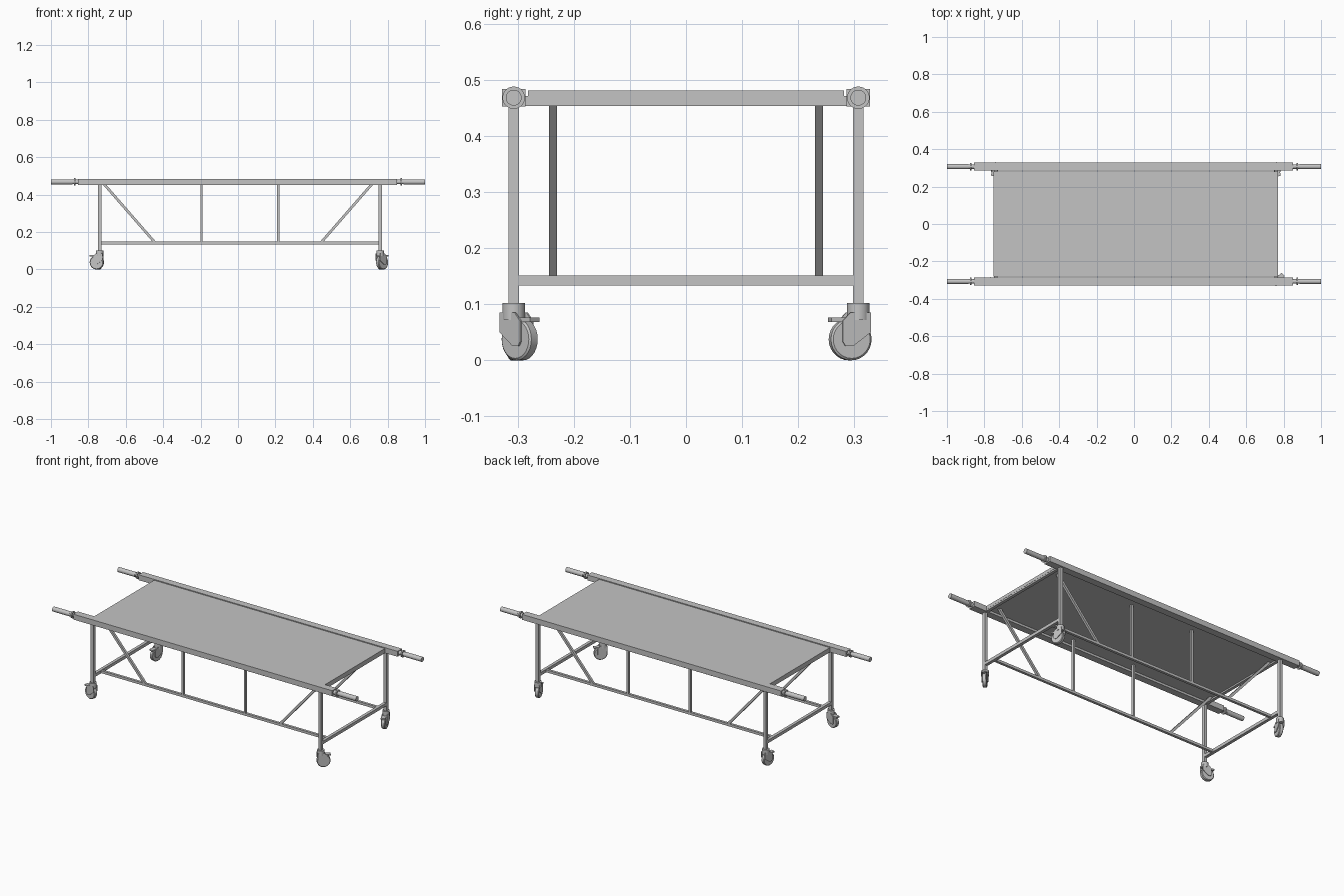
import bpy, bmesh, math
from mathutils import Vector, Matrix

cube = bpy.data.objects.get("Cube")
if cube:
    bpy.data.objects.remove(cube, do_unlink=True)

grey = bpy.data.materials.new("plain_grey")
grey.use_nodes = True
colour = (0.55, 0.55, 0.55, 1)
grey.diffuse_color = colour
grey.node_tree.nodes["Principled BSDF"].inputs["Base Color"].default_value = colour


def finish(name, bm, matrix=None, smooth=False):
    if matrix:
        bm.transform(matrix)
    bmesh.ops.recalc_face_normals(bm, faces=bm.faces)
    mesh = bpy.data.meshes.new(name)
    bm.to_mesh(mesh)
    bm.free()
    mesh.materials.append(grey)
    ob = bpy.data.objects.new(name, mesh)
    bpy.context.collection.objects.link(ob)
    if smooth:
        bpy.ops.object.select_all(action='DESELECT')
        ob.select_set(True)
        bpy.context.view_layer.objects.active = ob
        bpy.ops.object.shade_smooth_by_angle(angle=math.radians(35))
    return ob


def box(name, low, high, matrix=None):
    low, high = Vector(low), Vector(high)
    bm = bmesh.new()
    bmesh.ops.create_cube(bm, size=1)
    bm.transform(Matrix.Translation((low + high) / 2) @ Matrix.Diagonal((*(high - low), 1)))
    return finish(name, bm, matrix)


def bar(name, a, b, width):
    # square tube between two points
    a, b = Vector(a), Vector(b)
    d = b - a
    x = d.normalized()
    y = Vector((0, 1, 0)) if abs(x.y) < 0.9 else Vector((1, 0, 0))
    rot = Matrix((x, y, x.cross(y))).transposed().to_4x4()
    h = width / 2
    return box(name, (0, -h, -h), (d.length, h, h), Matrix.Translation(a) @ rot)


def lathe(name, profile, matrix, steps=28):
    # spin (distance, radius) pairs around the local z axis
    bm = bmesh.new()
    verts = [bm.verts.new((r, 0, z)) for z, r in profile]
    edges = [bm.edges.new(p) for p in zip(verts, verts[1:])]
    bmesh.ops.spin(bm, geom=verts + edges, cent=(0, 0, 0), axis=(0, 0, 1),
                   angle=math.tau, steps=steps, use_merge=True)
    bmesh.ops.remove_doubles(bm, verts=bm.verts, dist=1e-5)
    return finish(name, bm, matrix, True)


def plate(name, outline, low, high, matrix):
    # outline in local x and z, extruded along y
    bm = bmesh.new()
    face = bm.faces.new([bm.verts.new((u, low, z)) for u, z in outline])
    new = bmesh.ops.extrude_face_region(bm, geom=[face])["geom"]
    bmesh.ops.translate(bm, vec=(0, high - low, 0),
                        verts=[v for v in new if isinstance(v, bmesh.types.BMVert)])
    return finish(name, bm, matrix)


LEG_X = {"right": -0.74, "left": 0.76}
LEG_Y = 0.307
RAIL_Z = 0.468

# bed panel
box("bed_panel", (-0.75, -0.282, 0.462), (0.77, 0.282, 0.481))

# side rails, turned handles, lower rails and braces
handle = [(0, 0), (0, 0.012), (0.018, 0.012), (0.018, 0.02), (0.026, 0.02),
          (0.026, 0.012), (0.036, 0.012), (0.036, 0.014), (0.15, 0.014), (0.15, 0)]
for side, s in (("front", -1), ("back", 1)):
    y = s * LEG_Y
    box(side + "_side_rail", (-0.855, y - 0.021, 0.452), (0.85, y + 0.021, 0.484))
    for end, e in (("right", -1), ("left", 1)):
        lathe(f"{side}_{end}_handle", handle,
              Matrix.Translation((e * 0.85, y, RAIL_Z)) @ Matrix.Rotation(e * math.pi / 2, 4, 'Y'))
    yb = s * 0.237
    bar(side + "_lower_rail", (-0.74, yb, 0.142), (0.76, yb, 0.142), 0.015)
    for x in (-0.195, 0.215):
        bar(side + "_upright", (x, yb, 0.142), (x, yb, 0.463), 0.013)
    for e in (-1, 1):
        bar(side + "_diagonal_brace", (e * 0.445, yb, 0.145), (e * 0.722, yb, 0.463), 0.014)

# cross bars between the legs
for end, x in LEG_X.items():
    bar(end + "_lower_cross_bar", (x, -LEG_Y, 0.142), (x, LEG_Y, 0.142), 0.018)
    box(end + "_upper_cross_bar", (x - 0.009, -0.29, 0.453), (x + 0.009, 0.29, 0.471))

# caster shapes, trailing along local x
fork = [(-0.019, 0.085), (-0.019, 0.05), (0.013, 0.026), (0.028, 0.026),
        (0.033, 0.034), (0.033, 0.07), (0.019, 0.085)]
wheel = [(-0.011, 0), (-0.011, 0.034), (-0.008, 0.0375), (0.008, 0.0375), (0.011, 0.034), (0.011, 0)]
socket = [(0.072, 0), (0.072, 0.02), (0.102, 0.02), (0.102, 0)]
swivel = {("front", "left"): 45, ("back", "left"): -75,
          ("front", "right"): 170, ("back", "right"): -105}

# legs and casters
for (side, end), angle in swivel.items():
    x, y = LEG_X[end], LEG_Y * (-1 if side == "front" else 1)
    name = f"{side}_{end}_"
    bar(name + "leg", (x, y, 0.09), (x, y, 0.455), 0.019)
    m = Matrix.Translation((x, y, 0)) @ Matrix.Rotation(math.radians(angle), 4, 'Z')
    lathe(name + "caster_socket", socket, m)
    for s in (-1, 1):
        plate(name + "caster_fork", fork, s * 0.013, s * 0.017, m)
    lathe(name + "wheel", wheel,
          m @ Matrix.Translation((0.015, 0, 0.0375)) @ Matrix.Rotation(math.pi / 2, 4, 'X'))
    box(name + "brake_tab", (0.012, -0.012, 0.068), (0.053, 0.012, 0.076), m)
